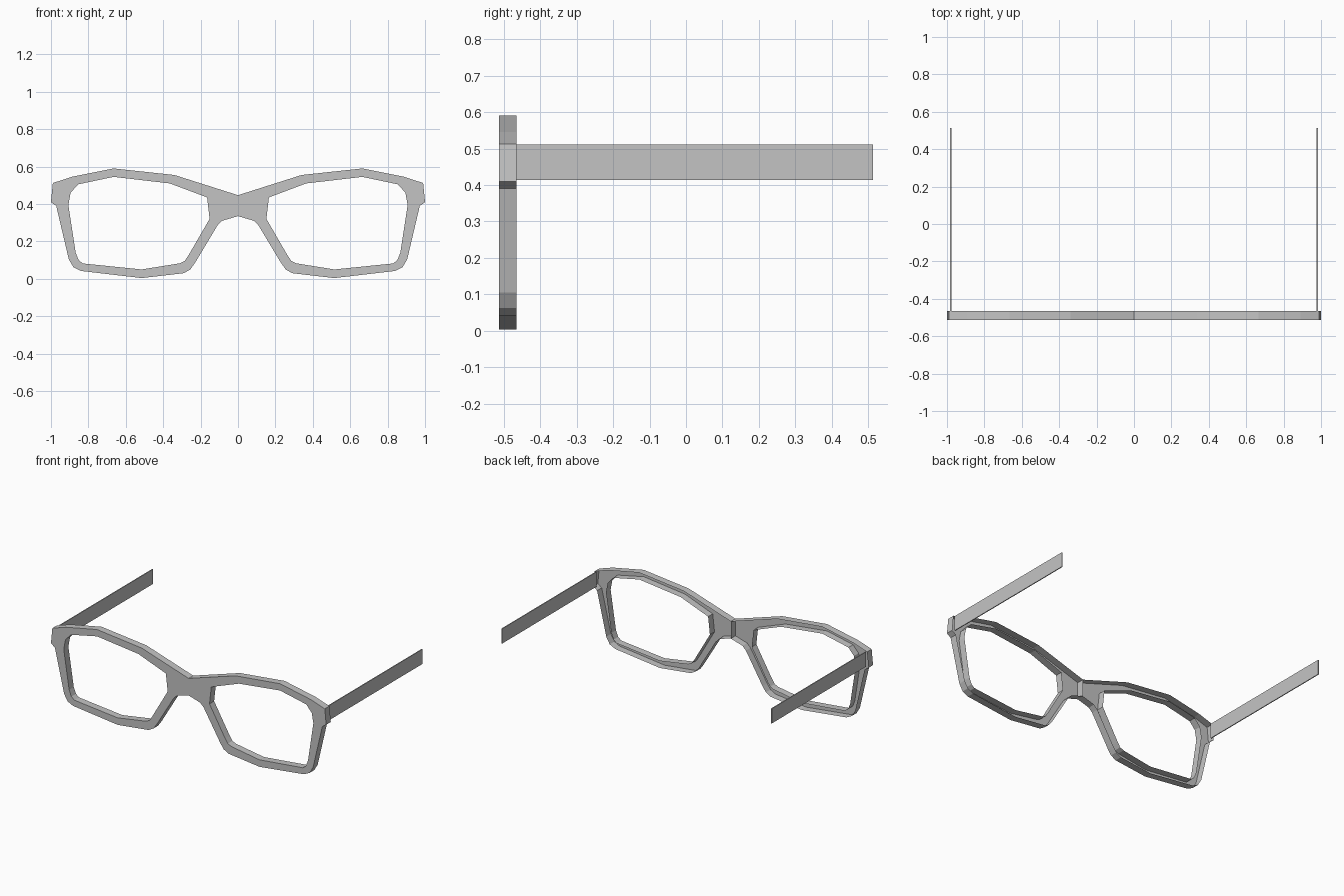
import bpy, bmesh

cube = bpy.data.objects.get("Cube")
if cube:
    bpy.data.objects.remove(cube)

FRONT, BACK, END = -0.513, -0.465, 0.513

grey = bpy.data.materials.new("frame grey")
grey.use_nodes = True
colour = (0.55, 0.55, 0.55, 1)
grey.diffuse_color = colour
grey.node_tree.nodes["Principled BSDF"].inputs["Base Color"].default_value = colour

# Half outlines (x, z): outer rim from the bridge, and the lens opening
rim = [(0, .447), (.34, .555), (.665, .59), (.89, .545), (.99, .512), (1, .41),
       (.972, .39), (.905, .105), (.88, .062), (.84, .042), (.515, .004),
       (.29, .03), (.255, .05), (.23, .085), (.11, .285), (.085, .31), (0, .335)]
lens = [(.165, .435), (.365, .51), (.665, .545), (.855, .505), (.895, .46),
        (.907, .395), (.868, .14), (.852, .1), (.83, .082), (.515, .05),
        (.31, .083), (.285, .095), (.265, .125), (.152, .32)]


def finish(name, bm):
    mesh = bpy.data.meshes.new(name)
    bm.to_mesh(mesh)
    bm.free()
    mesh.materials.append(grey)
    obj = bpy.data.objects.new(name, mesh)
    bpy.context.collection.objects.link(obj)
    mirror = obj.modifiers.new("both_sides", 'MIRROR')
    mirror.use_mirror_merge = False
    return obj


# Lens frame: a front sheet with walls running back, open behind
bm = bmesh.new()
for loop in (rim, lens):
    verts = [bm.verts.new((x, FRONT, z)) for x, z in loop]
    for a, b in zip(verts, verts[1:] + verts[:1]):
        bm.edges.new((a, b))
bmesh.ops.triangle_fill(bm, edges=bm.edges[:], use_beauty=True)
border = [e for e in bm.edges if e.is_boundary]
walls = bmesh.ops.extrude_edge_only(bm, edges=border)["geom"]
for v in walls:
    if isinstance(v, bmesh.types.BMVert):
        v.co.y = BACK
bmesh.ops.recalc_face_normals(bm, faces=bm.faces[:])
bm.normal_update()
sheet = [f for f in bm.faces if abs(f.normal.y) > 0.9]
if sheet[0].normal.y > 0:
    bmesh.ops.reverse_faces(bm, faces=bm.faces[:])
finish("lens_frame", bm)

# Temple arms: thin straight strips
bm = bmesh.new()
bmesh.ops.create_cube(bm, size=1)
bmesh.ops.scale(bm, verts=bm.verts, vec=(0.006, END - BACK, 0.097))
bmesh.ops.translate(bm, verts=bm.verts, vec=(0.98, (END + BACK) / 2, 0.4625))
finish("temple_arms", bm)
